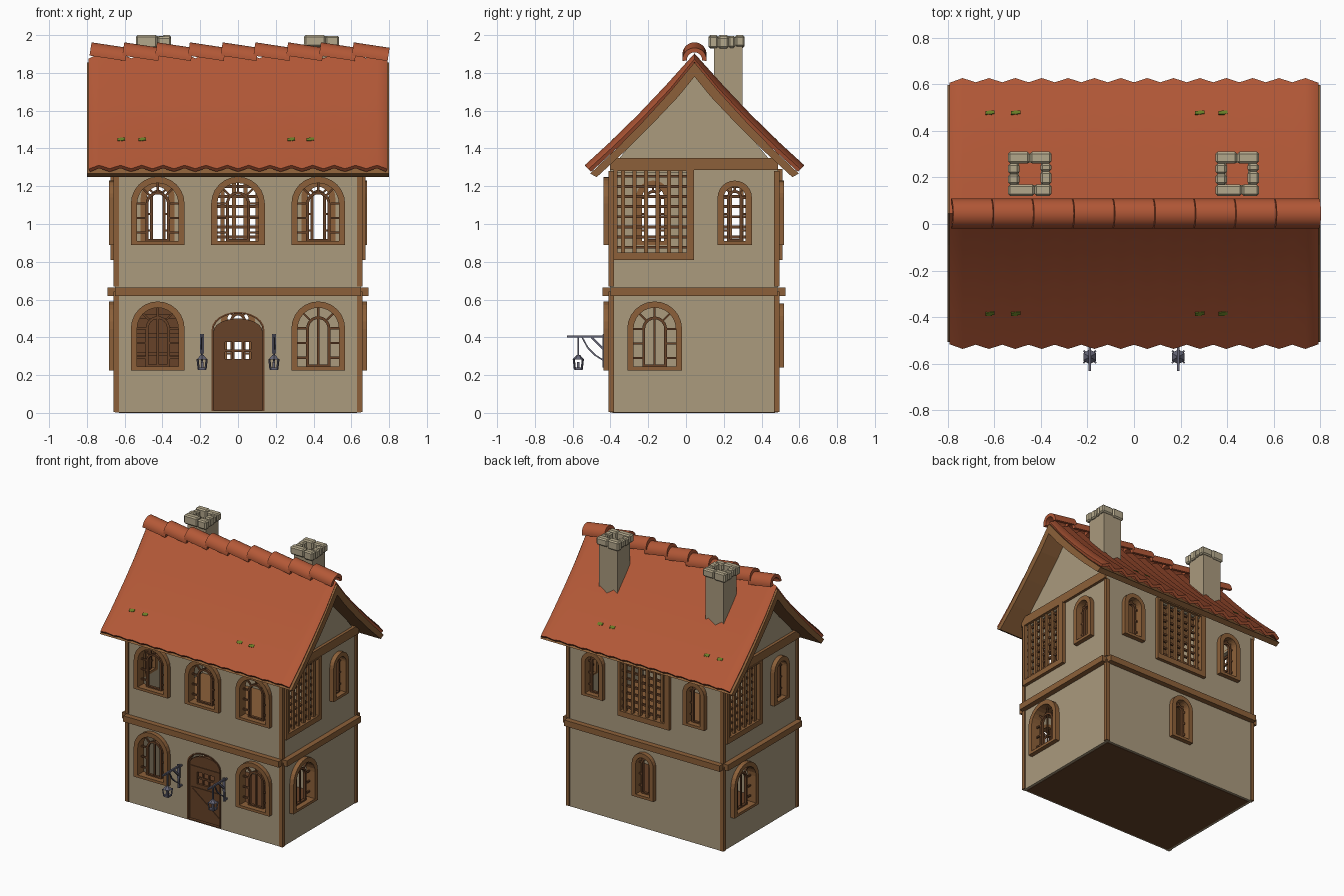
import bpy, bmesh, math, random
from mathutils import Matrix, Vector

random.seed(4)
if "Cube" in bpy.data.objects:
    bpy.data.objects.remove(bpy.data.objects["Cube"])


def material(name, rgb):
    m = bpy.data.materials.new(name)
    m.use_nodes = True
    m.diffuse_color = (*rgb, 1)
    m.node_tree.nodes["Principled BSDF"].inputs["Base Color"].default_value = (*rgb, 1)
    return m


PLASTER = material("plaster", (.405, .325, .208))
TIMBER = material("timber", (.265, .118, .041))
DARK = material("dark_wood", (.135, .054, .021))
TILE = material("clay_tile", (.45, .098, .038))
STONE = material("stone", (.45, .39, .26))
METAL = material("iron", (.13, .13, .18))
MOSS = material("moss", (.14, .21, .02))
ID = Matrix.Identity(4)


def add(name, mesh, mat, M=ID):
    mesh.transform(M)
    mesh.materials.clear()
    mesh.materials.append(mat)
    ob = bpy.data.objects.new(name, mesh)
    bpy.context.collection.objects.link(ob)
    return ob


def from_bmesh(name, bm, mat, M=ID):
    me = bpy.data.meshes.new(name)
    bm.to_mesh(me)
    bm.free()
    return add(name, me, mat, M)


def baked(ob):
    """Mesh of an object with its curve fill or modifiers applied."""
    bpy.context.view_layer.update()
    me = bpy.data.meshes.new_from_object(ob.evaluated_get(bpy.context.evaluated_depsgraph_get()))
    bpy.data.objects.remove(ob)
    return me


def smooth(ob, degrees):
    bpy.ops.object.select_all(action='DESELECT')
    ob.select_set(True)
    bpy.context.view_layer.objects.active = ob
    bpy.ops.object.shade_smooth_by_angle(angle=math.radians(degrees))


def plate(name, loops, w0, w1, mat, M=ID):
    """Filled outline, later loops are holes, thick from w0 to w1."""
    cu = bpy.data.curves.new(name, 'CURVE')
    cu.dimensions, cu.fill_mode, cu.extrude = '2D', 'BOTH', (w1 - w0) / 2
    for loop in loops:
        sp = cu.splines.new('POLY')
        sp.points.add(len(loop) - 1)
        for p, (u, v) in zip(sp.points, loop):
            p.co = (u, v, 0, 1)
        sp.use_cyclic_u, sp.use_smooth = True, False
    tmp = bpy.data.objects.new("tmp", cu)
    bpy.context.collection.objects.link(tmp)
    me = baked(tmp)
    me.polygons.foreach_set("use_smooth", [False] * len(me.polygons))
    return add(name, me, mat, M @ Matrix.Translation((0, 0, (w0 + w1) / 2)))


def boxes(name, spans, mat, M=ID, bevel=0):
    bm = bmesh.new()
    for lo, hi in spans:
        lo, hi = Vector(lo), Vector(hi)
        bmesh.ops.create_cube(bm, size=1, matrix=Matrix.LocRotScale((lo + hi) / 2, None, hi - lo))
    if bevel:
        bmesh.ops.bevel(bm, geom=bm.edges[:], offset=bevel, segments=1, affect='EDGES')
    return from_bmesh(name, bm, mat, M)


def bars(name, segs, t, mat, M=ID):
    bm = bmesh.new()
    for a, b in segs:
        a, b = Vector(a), Vector(b)
        q = (b - a).to_track_quat('Z', 'Y')
        bmesh.ops.create_cube(bm, size=1, matrix=Matrix.LocRotScale((a + b) / 2, q, (t, t, (b - a).length)))
    return from_bmesh(name, bm, mat, M)


def rect(u0, u1, v0, v1):
    return [(u0, v0), (u1, v0), (u1, v1), (u0, v1)]


def arch(c, w, z0, top, rise=None, n=12):
    rise = rise or w
    return [(c - w, z0), (c + w, z0)] + [
        (c + w * math.cos(math.pi * i / n), top - rise + rise * math.sin(math.pi * i / n)) for i in range(n + 1)]


def side(k):
    """Facade frame: u along the wall, v up, w outward; 0 front, 1 +x, 2 back, 3 -x."""
    d = .65 if k % 2 else .445
    face = Matrix(((1, 0, 0, 0), (0, 0, -1, -d), (0, 1, 0, 0), (0, 0, 0, 1)))
    return Matrix.Translation((0, .042, 0)) @ Matrix.Rotation(k * math.pi / 2, 4, 'Z') @ face


# Arched window: frame, inner arch, glazing bars; returns its wall opening
def window(name, c, w, z0, top, M, mullion=False):
    wi, a, spring = w - .033, w * .45, top - w
    plate(name + "_frame", [arch(c, w, z0, top), arch(c, wi, z0 + .02, top - .033)], -.04, .033, TIMBER, M)
    plate(name + "_inner_arch", [arch(c, a, z0 + .02, spring + a),
                                 arch(c, a - .015, z0 + .03, spring + a - .015)], -.025, -.005, DARK, M)
    segs = []
    for ang in (0, 45, 90, 135, 180):
        x, y = math.cos(math.radians(ang)), math.sin(math.radians(ang))
        segs.append(((c + a * x, spring + a * y, -.015), (c + wi * x, spring + wi * y, -.015)))
    for f in (.35, .7):
        z = spring - f * (spring - z0)
        segs += [((c + s * a, z, -.015), (c + s * wi, z, -.015)) for s in (-1, 1)]
    if mullion:
        segs.append(((c, z0 + .02, -.015), (c, spring + a, -.015)))
    bars(name + "_glazing_bars", segs, .011, DARK, M)
    return arch(c, w - .01, z0 + .01, top - .01)


# Timber lattice screen; returns its wall opening
def lattice(name, u0, u1, M):
    i0, i1, z0, z1 = u0 + .02, u1 - .04, .85, 1.28
    plate(name + "_frame", [rect(u0, u1, .81, 1.29), rect(i0, i1, z0, z1)], -.04, .025, TIMBER, M)
    us = [i0 + (i1 - i0) * (i + .5) / 6 for i in range(6)]
    zs = [z0 + (z1 - z0) * (i + .5) / 8 for i in range(8)]
    bars(name + "_uprights", [((u, z0, 0), (u, z1, 0)) for u in us], .021, TIMBER, M)
    bars(name + "_crossbars", [((i0, z, -.01), (i1, z, -.01)) for z in zs], .015, DARK, M)
    return rect(u0 + .01, u1 - .01, .82, 1.27)


# Walls with their openings
for k, label in enumerate(("front", "right", "back", "left")):
    M = side(k)
    if k == 0:
        holes = [window(f"front_upper_window_{i}", x, .142, .89, 1.25, M) for i, x in enumerate((-.425, 0, .425))]
        holes += [window(f"front_lower_window_{i}", x, .142, .225, .59, M, True) for i, x in enumerate((-.425, .425))]
        holes.append(arch(0, .135, .012, .53, .09))
    elif k == 2:
        holes = [window(f"back_upper_window_{i}", u, .09, .89, 1.23, M) for i, u in enumerate((-.425, .425))]
        holes += [window("back_lower_window", 0, .09, .24, .58, M), lattice("back_lattice", -.215, .215, M)]
    else:
        holes = [window(label + "_upper_window", .216, .091, .89, 1.23, M),
                 window(label + "_lower_window", -.208, .145, .225, .59, M, True),
                 lattice(label + "_lattice", -.425, 0, M)]
        # Gable, its tie beam
        plate(label + "_gable", [[(-.435, 1.3), (.435, 1.3), (0, 1.82)]], -.04, -.002, PLASTER, M)
        boxes(label + "_tie_beam", [((-.445, 1.285, -.03), (.445, 1.35, .02))], TIMBER, M)
    half = .442 if k % 2 else .65
    plate(label + "_wall", [rect(-half, half, .003, 1.34)] + holes, -.04, 0, PLASTER, M)
    boxes(label + "_floor_band", [((-half, .62, -.03), (half, .665, .04))], TIMBER, M)

# Floors, corner posts, shelf seen inside
boxes("ground_floor", [((-.63, -.39, 0), (.63, .47, .01))], DARK)
boxes("upper_floor", [((-.62, -.38, .63), (.62, .46, .66))], TIMBER)
boxes("shelf", [((-.58, .3, z), (-.28, .43, z + .02)) for z in (.2, .3, .4, .5)]
      + [((-.58, .42, .02), (-.28, .44, .56))], DARK)
for sx in (-1, 1):
    for y in (-.396, .48):
        boxes("corner_post", [((sx * .645 - .014, y - .014, a), (sx * .645 + .014, y + .014, b))
                              for a, b in ((.006, .642), (.67, 1.28))], TIMBER)

# Door
M = side(0)
plate("door_frame", [arch(0, .14, .01, .535, .095), arch(0, .13, .014, .527, .09)], -.04, .006, DARK, M)
plate("door", [arch(0, .13, .01, .5, .07), rect(-.07, .07, .285, .375)], -.035, -.015, DARK, M)
bars("door_grille", [((x, .28, -.025), (x, .38, -.025)) for x in (-.025, .025)]
     + [((-.07, .33, -.025), (.07, .33, -.025))], .013, DARK, M)
bars("door_braces", [((-.12, z, -.016), (.12, z, -.016)) for z in (.25, .41)]
     + [((-.11, .24, -.016), (.11, .07, -.016))], .012, DARK, M)

# Roof: timber deck under a pleated tile sheet
RIDGE = .045
half = [(.572, 1.302), (.43, 1.432), (.285, 1.575), (.14, 1.728)]
prof = [(-d, z) for d, z in half] + [(0, 1.89)] + [(d, z) for d, z in half[::-1]]
inner = [(-d + .054, z - .054) for d, z in half] + [(0, 1.78)] + [(d - .054, z - .054) for d, z in half[::-1]]
ALONG = Matrix(((0, 0, 1, 0), (1, 0, 0, RIDGE), (0, 1, 0, 0), (0, 0, 0, 1)))
deck = [(u * .965, v - .035) for u, v in prof]
plate("roof_deck", [deck + inner[::-1]], -.8, .8, TIMBER, ALONG)

bm = bmesh.new()
rows, n = [], 28
for i in range(n + 1):
    off = -.016 if i in (0, n) else (.013 if i % 2 else -.013)
    row = []
    for u, v in prof:
        s = (u > 0) - (u < 0)
        nrm = Vector((0, s * .7, .71 if s else 1))
        row.append(bm.verts.new(Vector((-.792 + 1.584 * i / n, u + RIDGE, v)) + nrm * off))
    rows.append(row)
for a, b in zip(rows, rows[1:]):
    for j in range(len(prof) - 1):
        bm.faces.new((a[j], b[j], b[j + 1], a[j + 1]))
sheet = from_bmesh("sheet", bm, TILE)
mod = sheet.modifiers.new("thickness", 'SOLIDIFY')
mod.thickness, mod.offset = .022, -1
smooth(add("roof_tiles", baked(sheet), TILE), 75)

# Ridge tiles, overlapping half pipes
def arc(r):
    return [(r * math.cos(math.radians(a)), r * math.sin(math.radians(a))) for a in range(-6, 187, 12)]

for i in range(9):
    M = Matrix.Translation((-.69 + .1735 * i, 0, 1.884)) @ Matrix.Rotation(.15, 4, 'Y') @ ALONG
    smooth(plate("ridge_tile", [arc(.064) + arc(.04)[::-1]], -.096, .096, TILE, M), 35)

# Moss tufts on both slopes
for s in (-1, 1):
    for x in (-.62, -.51, .28, .38):
        M = Matrix.Translation((x, RIDGE + s * .432, 1.447)) @ Matrix.Rotation(-s * .76, 4, 'X')
        boxes("moss_patch", [((-.018, -.009, -.003), (.01, .009, .002)), ((-.004, -.005, -.003), (.022, .014, .001))],
              MOSS, M)

# Chimneys: hollow shaft with a ring of stones
ring = [(-.093, 0, .045, .095), (0, .093, .045, .095), (-.093, .02, -.095, -.045), (.02, .093, -.095, -.045),
        (-.093, -.045, -.045, 0), (-.093, -.045, 0, .045), (.045, .093, -.045, .01), (.045, .093, .01, .045)]
for x in (-.447, .443):
    M = Matrix.Translation((x, .215, 0))
    plate("chimney_shaft", [rect(-.077, .077, -.067, .083), rect(-.047, .047, -.047, .047)], 1.56, 1.95, PLASTER, M)
    stones = [((a, c, 1.937 + random.uniform(-.008, .004)), (b, d, 2 - random.choice((0, .004, .008))))
              for a, b, c, d in ring]
    boxes("chimney_stones", stones, STONE, M, .009)

# Hanging lanterns on iron brackets
for x in (-.19, .19):
    M = Matrix.Translation((x, -.57, 0))
    brace = [(0, .02, .4), (0, .05, .345), (0, .09, .305), (0, .13, .28)]
    bars("lantern_bracket", [((0, -.06, .405), (0, .135, .405)), ((0, .135, .24), (0, .135, .415)),
                             ((0, .13, .25), (0, .17, .25)), ((0, .13, .4), (0, .17, .4)),
                             ((0, .07, .4), (0, .13, .34))], .012, METAL, M)
    boxes("lantern_mount", [((-.01, .13, .315), (.01, .138, .418))], METAL, M)
    bars("lantern_chain", [((0, 0, .3), (0, 0, .4))] + list(zip(brace, brace[1:])), .008, METAL, M)
    bars("lantern_cage", [((.018 * a, .018 * b, .23), (.024 * a, .024 * b, .285)) for a in (-1, 1) for b in (-1, 1)],
         .008, METAL, M)
    boxes("lantern_base", [((-.021, -.021, .228), (.021, .021, .24)), ((-.007, -.007, .24), (.007, .007, .27))], METAL, M)
    bm = bmesh.new()
    bmesh.ops.create_cone(bm, cap_ends=True, segments=6, radius1=.032, radius2=.008, depth=.025)
    from_bmesh("lantern_cap", bm, METAL, M @ Matrix.Translation((0, 0, .295)))
